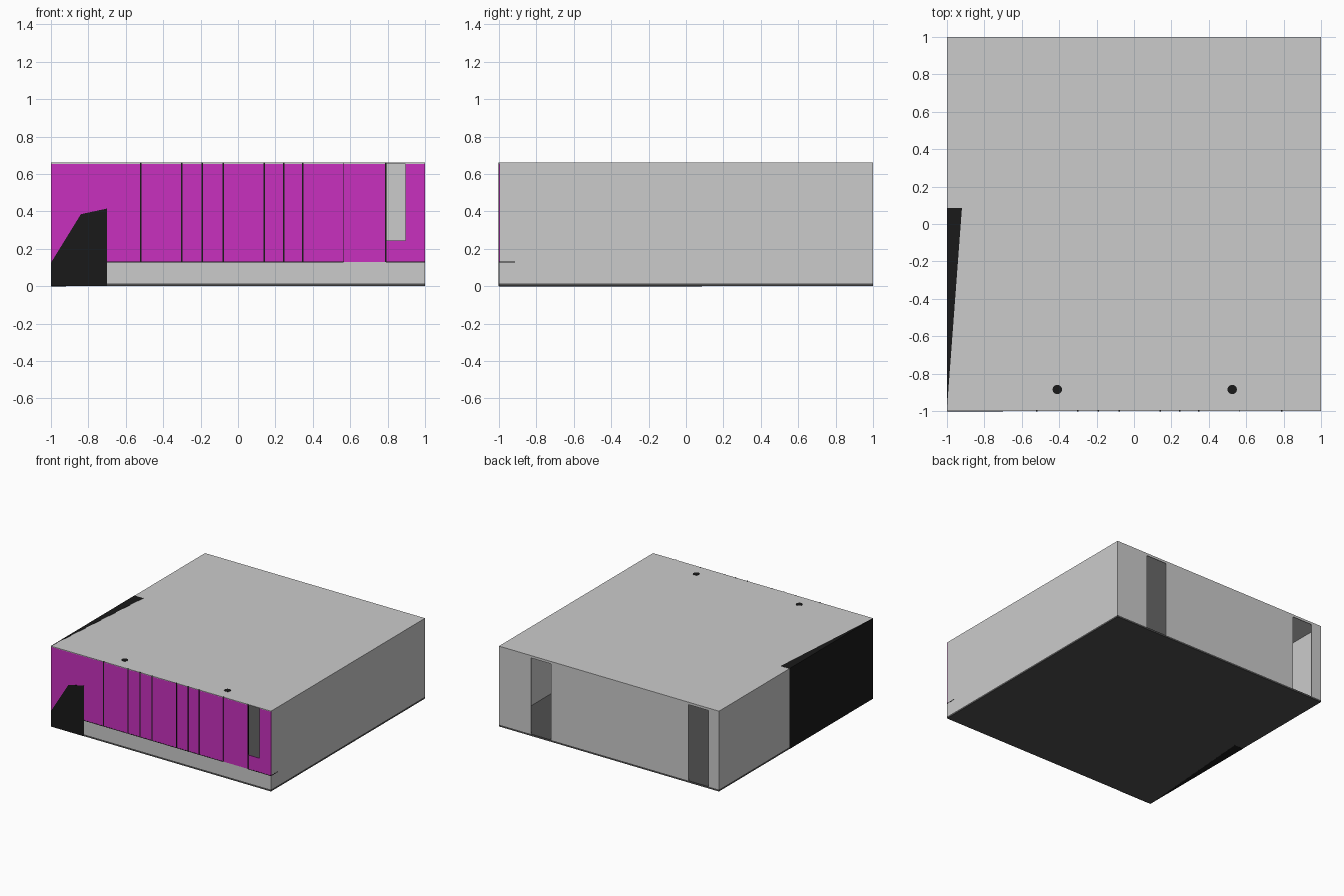
import bpy, bmesh, math
from mathutils import Vector

if "Cube" in bpy.data.objects:
    bpy.data.objects.remove(bpy.data.objects["Cube"])


def material(name, rgb):
    m = bpy.data.materials.new(name)
    m.diffuse_color = (*rgb, 1)
    m.use_nodes = True
    m.node_tree.nodes["Principled BSDF"].inputs["Base Color"].default_value = m.diffuse_color
    return m


MAGENTA = material("magenta_panel", (0.58, 0.03, 0.52))
BLACK = material("black", (0.01, 0.01, 0.01))
DARK = material("dark_grey", (0.08, 0.08, 0.08))

T = 0.006       # shell thickness
FLOOR = 0.015   # top of the floor slab
TOP = 0.66      # top of the roof
SILL = 0.13     # bottom of the front panels


def finish(name, bm, mat):
    bmesh.ops.recalc_face_normals(bm, faces=bm.faces)
    me = bpy.data.meshes.new(name)
    bm.to_mesh(me)
    bm.free()
    ob = bpy.data.objects.new(name, me)
    bpy.context.collection.objects.link(ob)
    if mat:
        me.materials.append(mat)
    return ob


def box(name, x, y, z, mat=None):
    bm = bmesh.new()
    bmesh.ops.create_cube(bm, size=1)
    for v in bm.verts:
        v.co = [(a + b) / 2 + c * (b - a) for (a, b), c in zip((x, y, z), v.co)]
    return finish(name, bm, mat)


def prism(name, points, direction, mat=None):
    bm = bmesh.new()
    face = bm.faces.new([bm.verts.new(p) for p in points])
    ext = bmesh.ops.extrude_face_region(bm, geom=[face], use_keep_orig=True)
    moved = [g for g in ext["geom"] if isinstance(g, bmesh.types.BMVert)]
    bmesh.ops.translate(bm, verts=moved, vec=Vector(direction))
    return finish(name, bm, mat)


# Floor slab, roof and side walls
box("floor_slab", (-1, 1), (-1, 1), (0, FLOOR), DARK)
box("roof", (-1, 1), (-1, 1), (TOP - T, TOP))
box("right_wall", (1 - T, 1), (-1 + T, 1 - T), (FLOOR, TOP - T))
box("left_wall", (-1, -1 + T), (-1 + T, 1 - T), (FLOOR, TOP - T))

# Back wall pieces around two door openings
for i, (a, b) in enumerate([(-1, -0.905), (-0.725, 0.525), (0.71, 1)]):
    box(f"back_wall_{i}", (a, b), (1 - T, 1), (FLOOR, TOP - T))
for i, (a, b) in enumerate([(-0.905, -0.725), (0.525, 0.71)]):
    box(f"back_door_header_{i}", (a, b), (1 - T, 1), (0.64, TOP - T))

# Low front wall with magenta panels above
FRONT = (-1, -1 + T)
box("low_front_wall", (-1, 1), FRONT, (FLOOR, SILL))
edges = [-1, -0.52, -0.30, -0.19, -0.08, 0.14, 0.245, 0.345, 0.565, 0.79]
for i, (a, b) in enumerate(zip(edges, edges[1:])):
    box(f"front_panel_{i}", (a, b), FRONT, (SILL, TOP - 0.0005), MAGENTA)
# Panels around the open front window
box("window_lower_panel", (0.79, 1), FRONT, (SILL, 0.245), MAGENTA)
box("window_side_panel", (0.895, 1), FRONT, (0.245, TOP - 0.0005), MAGENTA)

# Thin dark dividers between panels
for i, x in enumerate(edges[1:]):
    w = 0.0015 if x == 0.565 else 0.004
    box(f"divider_{i}", (x - w, x + w), (-1.002, -0.994), (SILL, TOP + 0.002), BLACK)

# Display shelves behind the panels, just breaking the surface
for i, (a, b) in enumerate([(-0.99, 0.565), (0.79, 1.001)]):
    box(f"display_shelf_{i}", (a, b), (-1.001, -0.915), (SILL - 0.003, SILL + 0.002), BLACK)

# Two round posts passing through the roof
for i, x in enumerate([-0.41, 0.525]):
    bpy.ops.mesh.primitive_cylinder_add(vertices=24, radius=0.025, depth=TOP + 0.002 - FLOOR,
                                        location=(x, -0.885, (TOP + 0.002 + FLOOR) / 2))
    post = bpy.context.object
    post.name = f"post_{i}"
    post.data.materials.append(BLACK)
    bpy.ops.object.shade_smooth_by_angle(angle=math.radians(40))

# Black tapered wedge along the left wall
prism("left_wedge", [(-1.001, -1, -0.0005), (-0.92, 0.085, -0.0005), (-1.001, 0.085, -0.0005)],
      (0, 0, TOP + 0.0015), BLACK)

# Black angular plate at the front left corner
y = -1.002
prism("front_corner_plate", [(-1, y, 0), (-0.7, y, 0), (-0.7, y, 0.415), (-0.84, y, 0.385), (-1, y, 0.125)],
      (0, 0.008, 0), BLACK)
